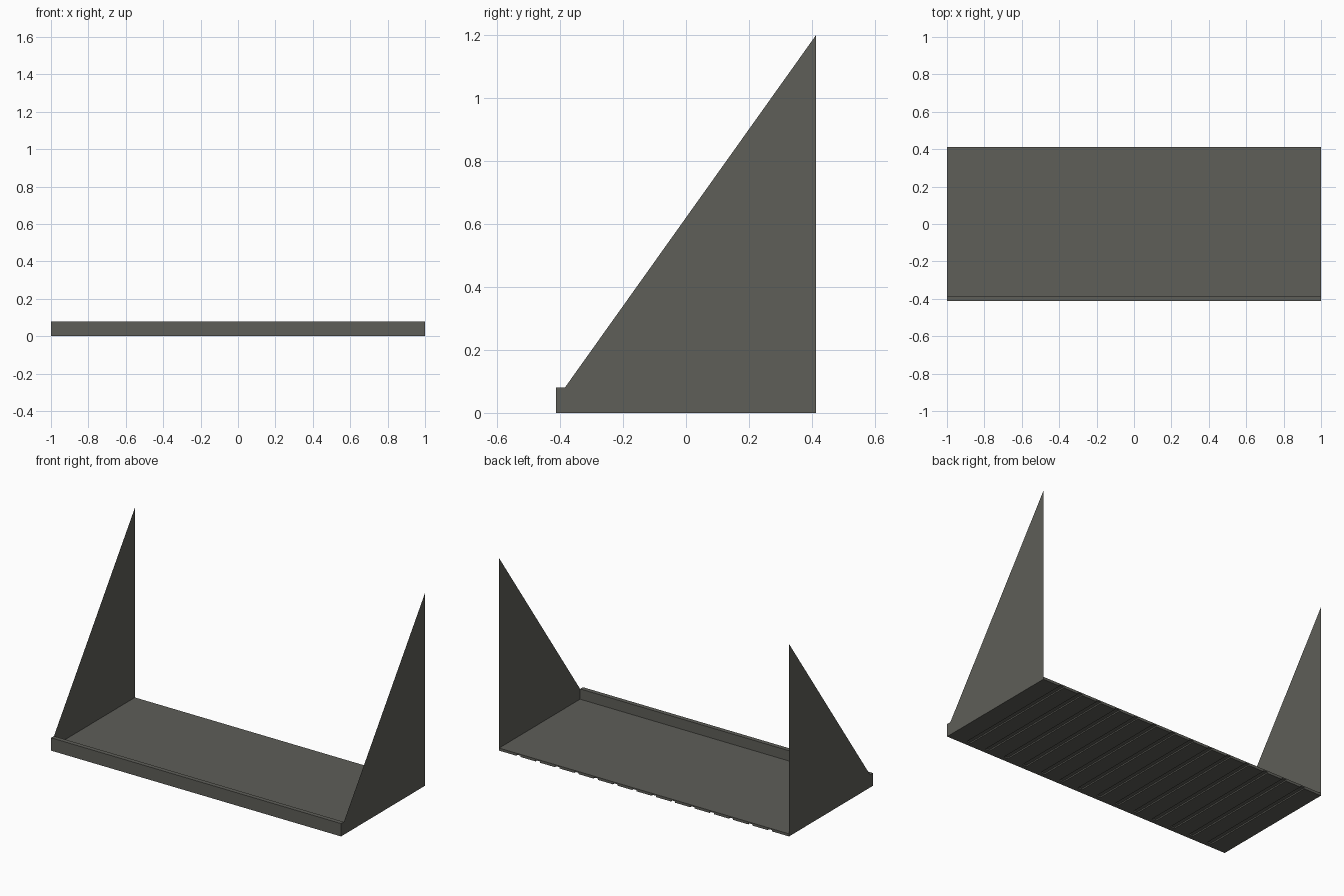
import bpy, bmesh
from mathutils import Vector

if "Cube" in bpy.data.objects:
    bpy.data.objects.remove(bpy.data.objects["Cube"])

grey = bpy.data.materials.new("dark_warm_grey")
grey.diffuse_color = (0.112, 0.112, 0.098, 1)
grey.use_nodes = True
grey.node_tree.nodes["Principled BSDF"].inputs["Base Color"].default_value = grey.diffuse_color

BACK, LIP_BACK, FRONT = 0.413, -0.385, -0.413
FLOOR_Z, LIP_Z, TOP_Z = 0.016, 0.08, 1.2
GROOVE_W, GROOVE_D, BAYS = 0.03, 0.008, 15


def sheet(name, points, extrude=None):
    """Flat polygon, optionally extruded into a closed solid."""
    bm = bmesh.new()
    face = bm.faces.new([bm.verts.new(p) for p in points])
    if extrude:
        res = bmesh.ops.extrude_face_region(bm, geom=[face], use_keep_orig=True)
        verts = [g for g in res["geom"] if isinstance(g, bmesh.types.BMVert)]
        bmesh.ops.translate(bm, verts=verts, vec=Vector(extrude))
        bmesh.ops.recalc_face_normals(bm, faces=bm.faces)
    mesh = bpy.data.meshes.new(name)
    bm.to_mesh(mesh)
    bm.free()
    mesh.materials.append(grey)
    obj = bpy.data.objects.new(name, mesh)
    bpy.context.collection.objects.link(obj)
    return obj


# floor plate with evenly spaced grooves cut in its underside
profile = [(-1, 0)]
for k in range(1, BAYS):
    x = -1 + 2 * k / BAYS
    a, b = x - GROOVE_W / 2, x + GROOVE_W / 2
    profile += [(a, 0), (a, GROOVE_D), (b, GROOVE_D), (b, 0)]
profile += [(1, 0), (1, FLOOR_Z), (-1, FLOOR_Z)]
sheet("floor_plate", [(x, LIP_BACK, z) for x, z in profile],
      (0, BACK - LIP_BACK, 0))

# raised front lip
sheet("front_lip", [(-1, FRONT, 0), (-1, LIP_BACK, 0),
                    (-1, LIP_BACK, LIP_Z), (-1, FRONT, LIP_Z)], (2, 0, 0))

# thin triangular side panels
for name, x in (("left_side_panel", -1), ("right_side_panel", 1)):
    pts = [(x, LIP_BACK, FLOOR_Z), (x, BACK, FLOOR_Z),
           (x, BACK, TOP_Z), (x, LIP_BACK, LIP_Z)]
    sheet(name, pts if x > 0 else pts[::-1])
